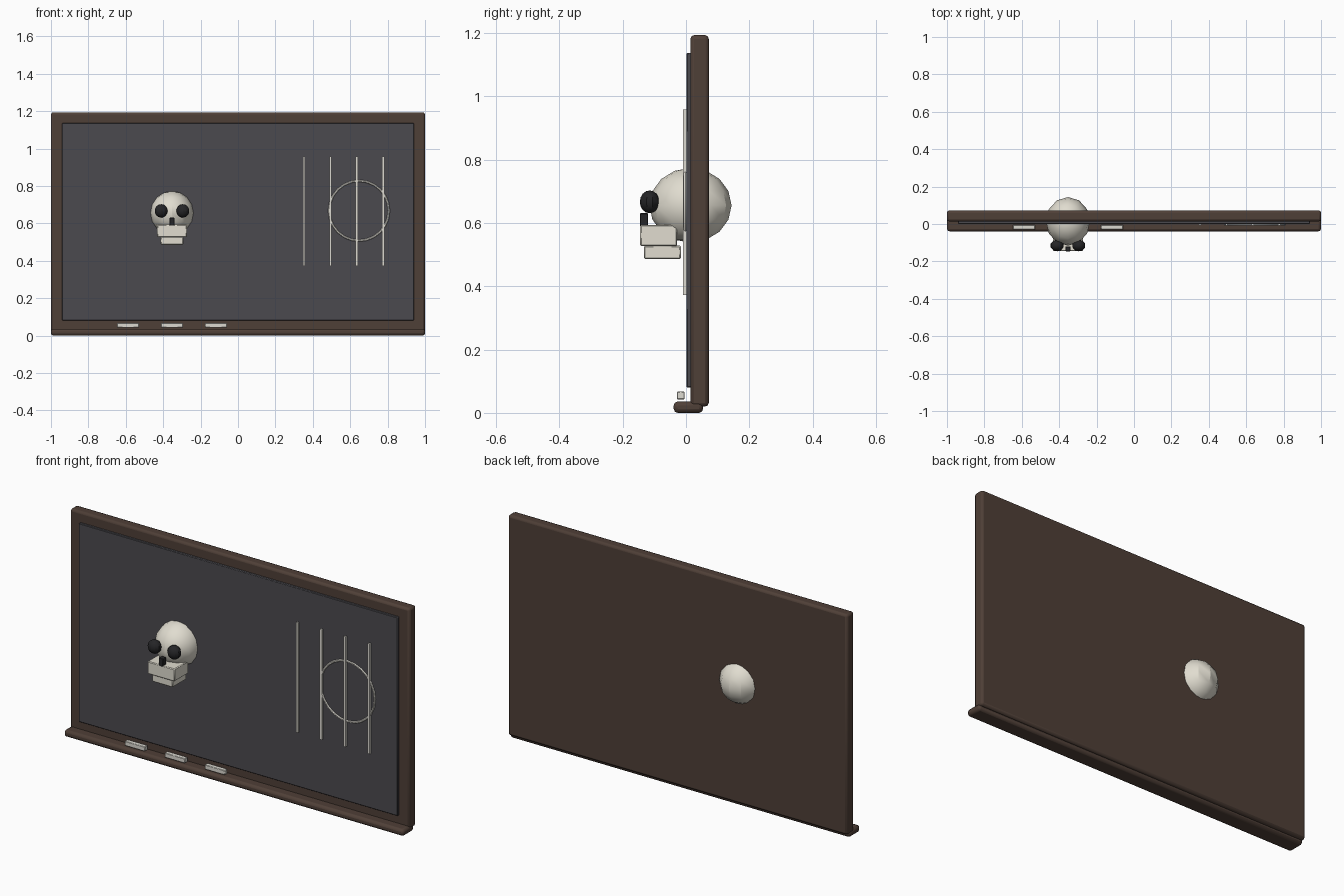
import bpy, math

if "Cube" in bpy.data.objects:
    bpy.data.objects.remove(bpy.data.objects["Cube"])


def material(name, rgb):
    m = bpy.data.materials.new(name)
    m.diffuse_color = (*rgb, 1)
    m.use_nodes = True
    m.node_tree.nodes["Principled BSDF"].inputs["Base Color"].default_value = m.diffuse_color
    return m


WOOD = material("dark_wood", (0.078, 0.050, 0.038))
SLATE = material("slate", (0.070, 0.068, 0.078))
BONE = material("bone", (0.75, 0.72, 0.63))
CHALK = material("chalk_white", (0.72, 0.70, 0.64))
BLACK = material("black", (0.018, 0.018, 0.020))


def finish(ob, name, mat):
    ob.name = name
    ob.data.materials.append(mat)
    bpy.ops.object.shade_smooth_by_angle(angle=math.radians(30))
    return ob


def box(name, x, y, z, mat, bevel=0.0, segments=2):
    """Box from (min, max) ranges with an optional rounded edge."""
    r = (x, y, z)
    bpy.ops.mesh.primitive_cube_add(size=1, location=[(a + b) / 2 for a, b in r])
    ob = bpy.context.object
    ob.scale = [b - a for a, b in r]
    bpy.ops.object.transform_apply(location=False, rotation=False, scale=True)
    if bevel:
        mod = ob.modifiers.new("bevel", 'BEVEL')
        mod.width, mod.segments = bevel, segments
    return finish(ob, name, mat)


def ball(name, loc, radii, mat, segments, rings):
    bpy.ops.mesh.primitive_uv_sphere_add(segments=segments, ring_count=rings, radius=1, location=loc)
    ob = bpy.context.object
    ob.scale = radii
    bpy.ops.object.transform_apply(location=False, rotation=False, scale=True)
    return finish(ob, name, mat)


# Board: wooden backing, raised writing surface, tray
box("backing_frame", (-1, 1), (0.014, 0.072), (0.02, 1.194), WOOD, 0.012)
box("writing_surface", (-0.94, 0.94), (0.001, 0.03), (0.08, 1.138), SLATE, 0.003, 1)
box("chalk_tray", (-1, 1), (-0.039, 0.054), (0, 0.036), WOOD, 0.013)

# Chalk sticks
for i in range(3):
    cx = -0.588 + i * 0.235
    box(f"chalk_stick_{i + 1}", (cx - 0.059, cx + 0.059), (-0.029, -0.005), (0.043, 0.067), CHALK, 0.002, 1)

# Skull
SX = -0.353
ball("skull_cranium", (SX, 0.014, 0.656), (0.118, 0.13, 0.118), BONE, 12, 8)
for side, label in ((-1, "left"), (1, "right")):
    ball(f"eye_socket_{label}", (SX + side * 0.058, -0.115, 0.667), (0.036, 0.031, 0.036), BLACK, 10, 8)
box("nose_hole", (SX - 0.013, SX + 0.013), (-0.146, -0.12), (0.588, 0.631), BLACK, 0.002, 1)
box("upper_jaw", (SX - 0.08, SX + 0.08), (-0.145, -0.028), (0.527, 0.594), BONE, 0.004, 1)
box("lower_jaw", (SX - 0.061, SX + 0.061), (-0.133, -0.016), (0.486, 0.529), BONE, 0.004, 1)

# Chalk drawing: four upright strokes and a ring
for i in range(4):
    cx = 0.353 + i * 0.141
    box(f"chalk_stroke_{i + 1}", (cx - 0.006, cx + 0.006), (-0.009, 0.002), (0.372, 0.959), CHALK)
bpy.ops.mesh.primitive_torus_add(major_segments=24, minor_segments=6, major_radius=0.16, minor_radius=0.006,
                                 location=(0.647, -0.002, 0.668), rotation=(math.pi / 2, 0, 0))
finish(bpy.context.object, "chalk_ring", CHALK)
